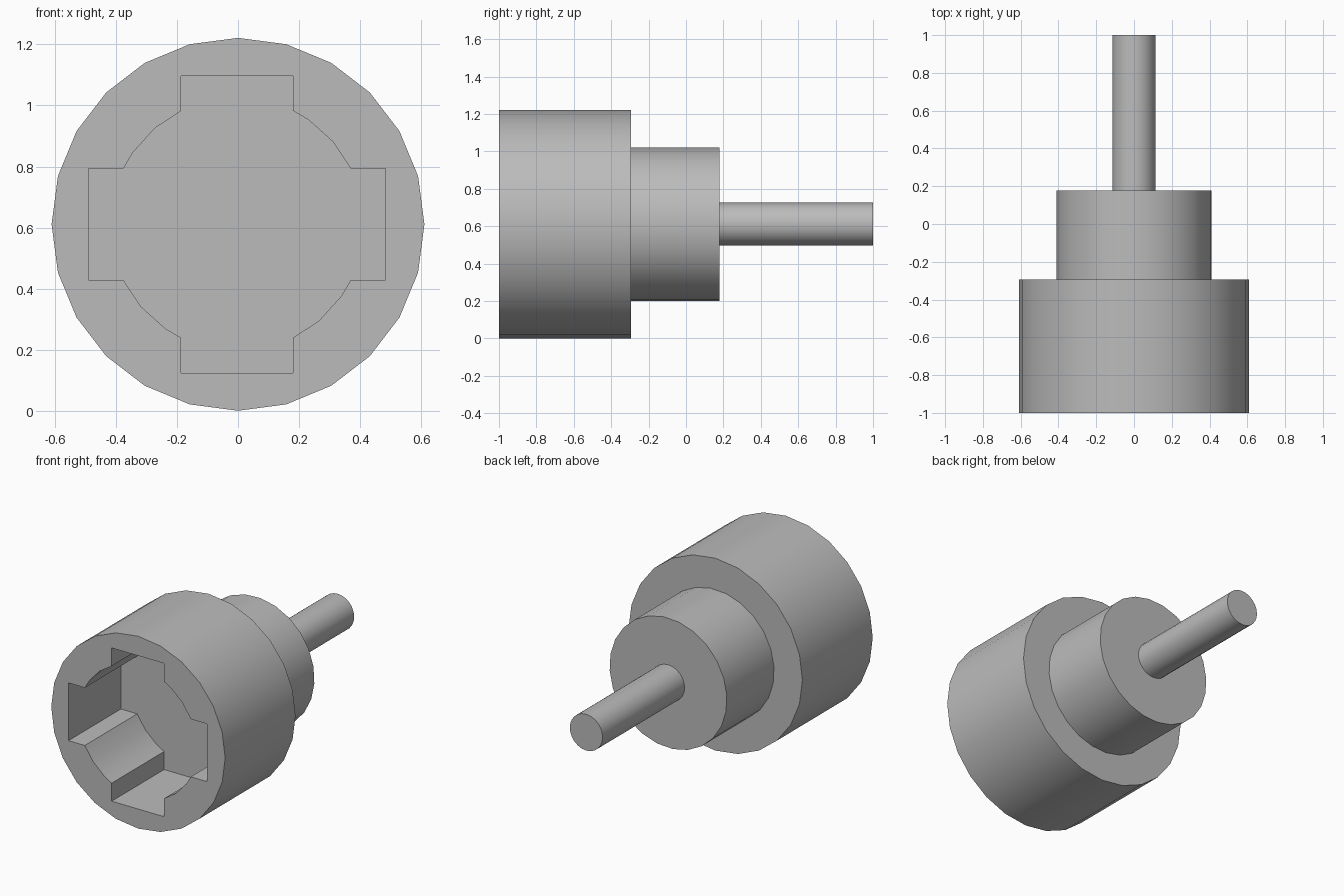
import bpy
import bmesh
from math import cos, sin, radians, tau
from mathutils import Matrix, Vector

if "Cube" in bpy.data.objects:
    bpy.data.objects.remove(bpy.data.objects["Cube"], do_unlink=True)

AXIS_Z = 0.611

grey = bpy.data.materials.new("plain grey")
grey.use_nodes = True
colour = (0.5, 0.5, 0.5, 1)
grey.diffuse_color = colour
grey.node_tree.nodes["Principled BSDF"].inputs["Base Color"].default_value = colour


def prism(name, outline, y0, y1, cx=0.0):
    """Extrude an (x, z) outline around the axis from y0 to y1."""
    bm = bmesh.new()
    base = bm.faces.new([bm.verts.new((x + cx, y0, z + AXIS_Z)) for x, z in outline])
    top = bmesh.ops.extrude_face_region(bm, geom=[base])["geom"]
    moved = [v for v in top if isinstance(v, bmesh.types.BMVert)]
    bmesh.ops.translate(bm, verts=moved, vec=(0, y1 - y0, 0))
    bmesh.ops.recalc_face_normals(bm, faces=bm.faces)
    mesh = bpy.data.meshes.new(name)
    bm.to_mesh(mesh)
    bm.free()
    mesh.materials.append(grey)
    obj = bpy.data.objects.new(name, mesh)
    bpy.context.collection.objects.link(obj)
    return obj


def ring(radius, sides=24, turn=0.0):
    return [(radius * cos(tau * i / sides + radians(turn)),
             radius * sin(tau * i / sides + radians(turn))) for i in range(sides)]


def cross_outline(reach, half, bore, turn):
    """Round bore with four square slots, one quadrant repeated."""
    inner = (bore ** 2 - half ** 2) ** 0.5
    arc = [(bore * cos(radians(a)), bore * sin(radians(a))) for a in (turn + 30, turn + 45)]
    quadrant = [(reach, half), (inner, half), *arc, (half, inner), (half, reach)]
    return [tuple(Matrix.Rotation(radians(90 * k), 2) @ Vector(p))
            for k in range(4) for p in quadrant]


# Stepped body
head = prism("socket_head", ring(0.61), -1, -0.295)
collar = prism("collar", ring(0.412, turn=10.5), -0.305, 0.178)
shaft = prism("shaft", ring(0.115), 0.17, 1)

# Slotted recess in the front of the head
cutter = prism("recess_cutter", cross_outline(0.486, 0.183, 0.414, 10.5), -1.1, -0.475, -0.003)
cutter.hide_render = True
cut = head.modifiers.new("recess", 'BOOLEAN')
cut.operation = 'DIFFERENCE'
cut.solver = 'EXACT'
cut.object = cutter
bpy.ops.object.select_all(action='DESELECT')
bpy.context.view_layer.objects.active = head
head.select_set(True)
bpy.ops.object.modifier_apply(modifier=cut.name)
bpy.data.objects.remove(cutter, do_unlink=True)

# Smooth round sides, sharp rims
for part in (head, collar, shaft):
    part.select_set(True)
bpy.ops.object.shade_smooth_by_angle(angle=radians(30))
